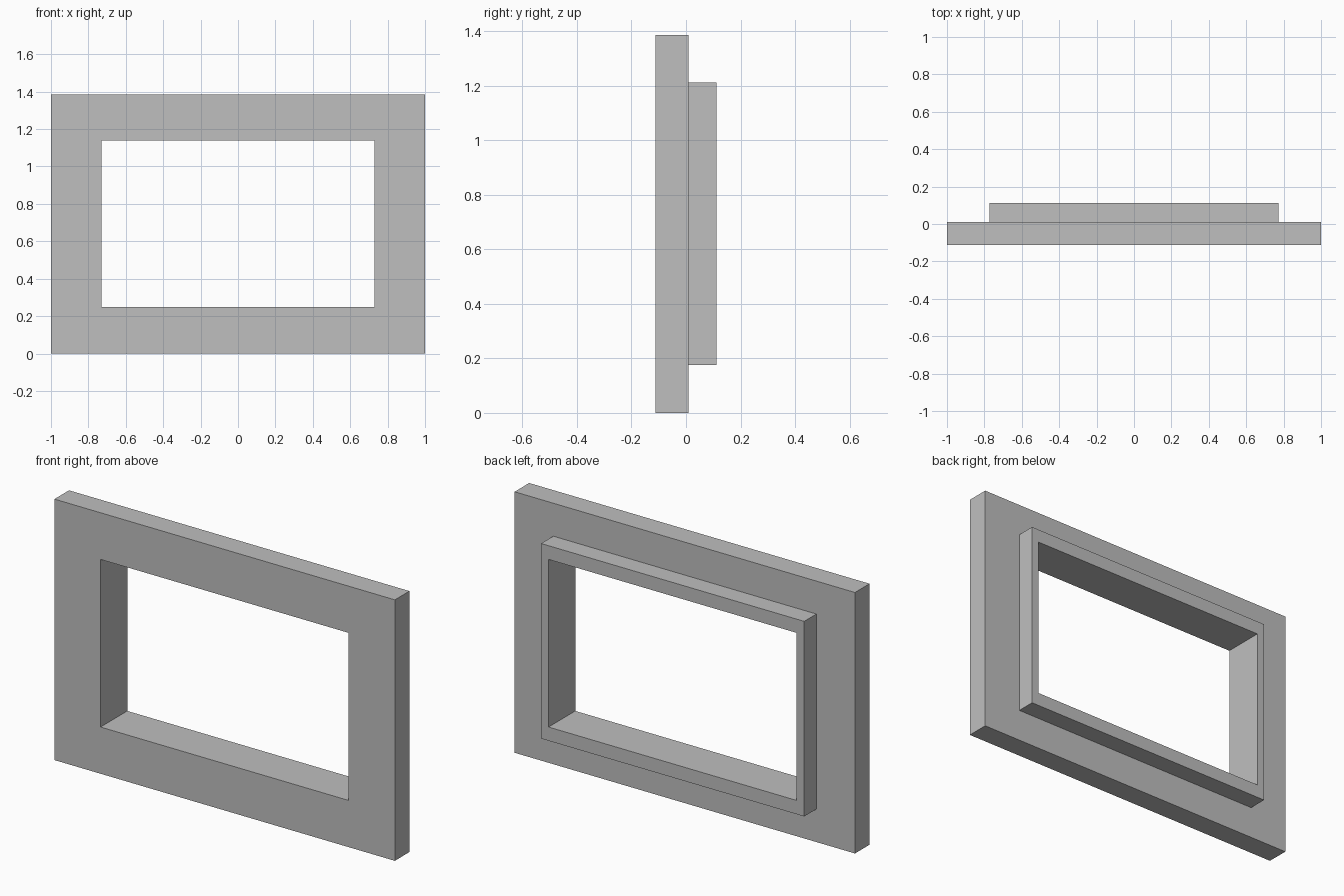
import bpy
import bmesh

cube = bpy.data.objects.get("Cube")
if cube:
    bpy.data.objects.remove(cube, do_unlink=True)

# Plain grey material
grey = bpy.data.materials.new("plain_grey")
grey.use_nodes = True
colour = (0.52, 0.52, 0.52, 1)
grey.diffuse_color = colour
shader = next(n for n in grey.node_tree.nodes if n.type == "BSDF_PRINCIPLED")
shader.inputs["Base Color"].default_value = colour

# Half width and half height of each rectangle
HEIGHT = 1.386
OUTER = (1.0, HEIGHT / 2)
LIP = (0.773, 0.518)
OPENING = (0.729, 0.445)
FRONT, STEP, BACK = -0.112, 0.01, 0.112

# Stepped cross-section, from the front opening edge round to the back
section = [(OPENING, FRONT), (OUTER, FRONT), (OUTER, STEP),
           (LIP, STEP), (LIP, BACK), (OPENING, BACK)]
corners = [(-1, -1), (1, -1), (1, 1), (-1, 1)]

# Sweep the cross-section round the four mitred corners
bm = bmesh.new()
loops = [[bm.verts.new((sx * w, y, HEIGHT / 2 + sz * h)) for sx, sz in corners]
         for (w, h), y in section]
for i, loop in enumerate(loops):
    following = loops[(i + 1) % len(loops)]
    for j in range(4):
        k = (j + 1) % 4
        bm.faces.new((loop[j], loop[k], following[k], following[j]))
bmesh.ops.recalc_face_normals(bm, faces=bm.faces)

# Wide flange with the raised lip behind it
mesh = bpy.data.meshes.new("window_frame")
bm.to_mesh(mesh)
bm.free()
mesh.materials.append(grey)
frame = bpy.data.objects.new("window_frame", mesh)
bpy.context.collection.objects.link(frame)
